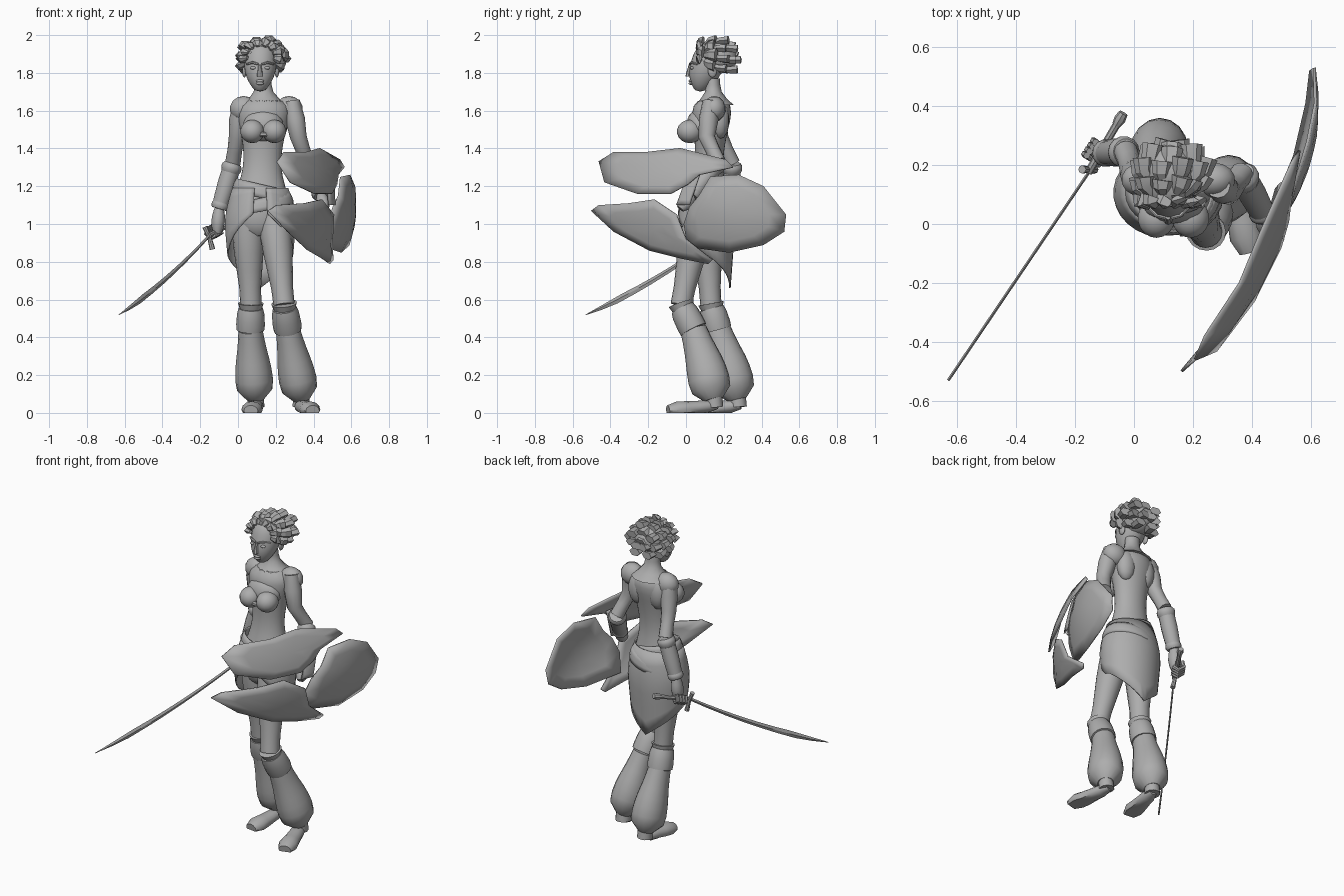
import bpy, bmesh, math
from mathutils import Vector

if "Cube" in bpy.data.objects:
    bpy.data.objects.remove(bpy.data.objects["Cube"])

grey = bpy.data.materials.new("plain grey")
grey.use_nodes = True
shade = (.42, .42, .42, 1)
grey.diffuse_color = shade
grey.node_tree.nodes["Principled BSDF"].inputs["Base Color"].default_value = shade
X_AXIS, Y_AXIS, Z_AXIS = Vector((1, 0, 0)), Vector((0, 1, 0)), Vector((0, 0, 1))


def finish(name, bm, angle=40, subdivisions=0, thickness=0):
    bmesh.ops.recalc_face_normals(bm, faces=bm.faces)
    mesh = bpy.data.meshes.new(name)
    bm.to_mesh(mesh)
    bm.free()
    mesh.materials.append(grey)
    part = bpy.data.objects.new(name, mesh)
    bpy.context.collection.objects.link(part)
    bpy.ops.object.select_all(action='DESELECT')
    part.select_set(True)
    bpy.context.view_layer.objects.active = part
    bpy.ops.object.shade_smooth_by_angle(angle=math.radians(angle))
    if thickness:
        solid = part.modifiers.new("thickness", 'SOLIDIFY')
        solid.thickness, solid.offset = thickness, 0
    if subdivisions:
        rounding = part.modifiers.new("rounding", 'SUBSURF')
        rounding.levels = rounding.render_levels = subdivisions


def bridge(bm, first, second, closed=True):
    """Join two rows of vertices with quads."""
    count = len(first)
    for k in range(count if closed else count - 1):
        after = (k + 1) % count
        bm.faces.new((first[k], first[after], second[after], second[k]))


def add_tube(bm, path, radii, sides=12, squash=1, level=False, floor=False):
    """Rings of the given radii, spread evenly along a path; level keeps them horizontal."""
    path = [Vector(p) for p in path]
    centres = []
    for i in range(len(radii)):
        place = i / (len(radii) - 1) * (len(path) - 1)
        start = min(int(place), len(path) - 2)
        centres.append(path[start].lerp(path[start + 1], place - start))
    chord = (path[-1] - path[0]).normalized()
    reference = Z_AXIS if abs(chord.y) > .8 else Y_AXIS
    rings = []
    for i, (centre, radius) in enumerate(zip(centres, radii)):
        along = centres[min(i + 1, len(centres) - 1)] - centres[max(i - 1, 0)]
        across = X_AXIS if level else reference.cross(along).normalized()
        depth = Y_AXIS if level else along.normalized().cross(across)
        ring = []
        for k in range(sides):
            turn = math.tau * k / sides
            point = centre + radius * (across * math.cos(turn) + depth * squash * math.sin(turn))
            if floor:
                point.z = max(point.z, 0)
            ring.append(bm.verts.new(point))
        rings.append(ring)
    for first, second in zip(rings, rings[1:]):
        bridge(bm, first, second)
    bm.faces.new(rings[0])
    bm.faces.new(rings[-1])


def tube(name, path, radii, subdivisions=0, **shape):
    bm = bmesh.new()
    add_tube(bm, path, radii, **shape)
    finish(name, bm, subdivisions=subdivisions)


def ball(name, centre, size, segments=14):
    bm = bmesh.new()
    bmesh.ops.create_uvsphere(bm, u_segments=segments, v_segments=segments // 2, radius=1)
    for vert in bm.verts:
        vert.co = Vector(c + s * k for c, s, k in zip(centre, size, vert.co))
    finish(name, bm, angle=60)


# Torso, neck, head and face
tube("torso", [(.115, .1, .92), (.14, .14, 1.67)],
     [.1, .15, .155, .14, .11, .1, .108, .125, .15, .12], sides=16, squash=.75, level=True, subdivisions=1)
tube("neck", [(.14, .15, 1.63), (.13, .14, 1.77)], [.12, .08, .052, .046, .046], squash=.85, level=True)
ball("upper_chest", (.134, .075, 1.52), (.11, .075, .09))
tube("head", [(.116, .075, 1.7), (.12, .15, 1.97)], [.024, .055, .075, .085, .088, .087, .08, .045],
     sides=16, squash=1.08, level=True, subdivisions=1)
tube("nose", [(.116, .022, 1.845), (.116, .012, 1.78)], [.008, .01, .014, .015], sides=8, level=True)
for lip, height in (("upper", 1.757), ("lower", 1.744)):
    ball(lip + "_lip", (.116, .026, height), (.023, .012, .008))
tube("bodice_clasp", [(.11, -.01, 1.475), (.134, -.02, 1.475), (.158, -.01, 1.475)], [.018, .012, .018], sides=6)
for side, sign in (("right", -1), ("left", 1)):
    ball(side + "_eye", (.117 + sign * .035, .033, 1.826), (.019, .011, .009))
    tube(side + "_brow", [(.117 + sign * .01, .02, 1.846), (.117 + sign * .04, .028, 1.855),
                          (.117 + sign * .072, .06, 1.846)], [.006, .007, .005], sides=6)
    ball(side + "_ear", (.12 + sign * .086, .14, 1.81), (.012, .024, .035))
    ball(side + "_bust", (.134 + sign * .058, .02, 1.49), (.064, .068, .062), segments=18)
    ball(side + "_shoulder", (.15 + sign * .12, .15, 1.61), (.075, .06, .068))
    ball(side + "_shoulder_blade", (.14 + sign * .07, .18, 1.55), (.06, .05, .1))

# Hair: chunky locks fanning back from the hairline, blunt at the ends
ball("hair_cap", (.122, .175, 1.885), (.096, .1, .09))
bm = bmesh.new()
for back, spread, count, fan in ((.09, .1, 8, 95), (.16, .122, 8, 115), (.225, .118, 8, 130), (.27, .085, 7, 150), (.285, .025, 3, 120)):
    for i in range(count):
        turn = math.radians(fan * (2 * i / (count - 1) - 1))
        outward = Vector((math.sin(turn), 0, math.cos(turn) * .84))
        stagger = .012 * (i % 2)
        tip = Vector((.13, back - stagger, 1.88)) + outward * (spread - stagger)
        root = Vector((.12, .015 + back * .5, 1.885)) + outward * min(.07, spread)
        add_tube(bm, [root, root.lerp(tip, .55) + outward * .014, tip], [.014, .03, .037], sides=6, squash=.65)
finish("hair_locks", bm, angle=25)

# Legs: thigh, knee ring, cuff, baggy lower leg, ankle and foot
legs = {"right": [(.05, .1, 1.04), (.068, .132, .57), (.066, .168, .44), (.093, .272, .07), (.1, .29, .04), (.068, .035, .01)],
        "left": [(.19, .07, 1.04), (.244, -.026, .57), (.264, .04, .44), (.337, .147, .07), (.325, .165, .04), (.395, -.095, .01)]}
for side, joints in legs.items():
    hip, knee, shin, ankle, heel, toe = map(Vector, joints)
    tube(side + "_thigh", [hip, knee], [.08, .084, .078, .068, .058, .056], sides=16)
    tube(side + "_knee_ring", [knee + Z_AXIS * .01, knee.lerp(shin, .15)], [.068, .058], sides=16)
    tube(side + "_cuff", [knee.lerp(shin, .12), shin], [.064, .072, .074, .076, .074], sides=16)
    calf = shin.lerp(ankle, .5) + Y_AXIS * .008
    tube(side + "_baggy_leg", [shin, calf, ankle], [.064, .07, .078, .088, .096, .1, .094, .045], sides=16, squash=1.1)
    tube(side + "_ankle", [ankle + Z_AXIS * .04, ankle.lerp(heel, .3) - Z_AXIS * .03], [.042, .045])
    tube(side + "_foot", [heel, toe], [.025, .042, .045, .05, .057, .038], squash=.8, floor=True)

# Arms: upper arm, bracer with two raised rims, and palm
arms = {"right": [(.015, .15, 1.64), (-.005, .18, 1.46), (-.028, .245, 1.32), (-.1, .24, 1.08), (-.11, .235, .95)],
        "left": [(.285, .13, 1.65), (.32, .11, 1.46), (.365, .17, 1.33), (.44, .03, 1.15), (.46, -.03, 1.08)]}
for side, joints in arms.items():
    shoulder, biceps, elbow, wrist, knuckles = map(Vector, joints)
    tube(side + "_upper_arm", [shoulder, biceps, elbow], [.042, .052, .044, .039, .041])
    rim = elbow.lerp(wrist, .2)
    tube(side + "_bracer_rim", [elbow, rim], [.044, .053, .054, .052, .046], sides=14)
    tube(side + "_bracer", [rim, wrist], [.047, .048, .045, .04], sides=14)
    tube(side + "_bracer_cuff", [rim.lerp(wrist, .8), wrist], [.04, .046, .047, .04], sides=14)
    tube(side + "_palm", [wrist, knuckles], [.026, .033, .036, .032, .02], squash=1.1)

# Fingers curled round the sword grip
bm = bmesh.new()
for i in range(4):
    base = Vector((-.105, .26, .972)).lerp(Vector((-.135, .215, .958)), i / 3)
    curl = [base + Vector((.83, -.56, 0)) * reach + Z_AXIS * rise
            for reach, rise in ((-.03, .025), (-.04, -.01), (-.01, -.034), (.025, -.014))]
    add_tube(bm, curl, [.012] * 4, sides=6)
finish("right_fingers", bm)

# Skirt: open at the front, longest behind
bm = bmesh.new()
columns = []
for j in range(29):
    degrees = 12 * (j + 1)
    from_front = min(degrees, 360 - degrees)
    hem = 1.09 - .25 * min(1, from_front / 85) - .18 * max(0, from_front / 90 - 1) ** 1.1
    turn = math.radians(degrees)
    column = []
    for i in range(7):
        drop = (1.19 - hem) * i / 6
        reach = .145 + .04 * math.sin(min(1, drop / .2) * math.pi / 2) - .09 * max(0, drop - .2)
        column.append(bm.verts.new((.118 + math.sin(turn) * reach, .105 - math.cos(turn) * reach * .82, 1.19 - drop)))
    columns.append(column)
for first, second in zip(columns, columns[1:]):
    bridge(bm, first, second, closed=False)
finish("skirt", bm, thickness=.008)

# Tilted sashes round the hips
for name, height, reach, tilt, width in (("waist_sash", 1.175, .145, -.03, .07), ("hip_sash", 1.1, .174, .03, .07)):
    bm = bmesh.new()
    loops = []
    for i in range(4):
        radius = reach + .006 * math.sin(math.pi * i / 3) - .02 * (i / 3)
        turns = [math.tau * k / 28 for k in range(28)]
        loops.append([bm.verts.new((.118 + radius * math.cos(t), .107 + radius * .82 * math.sin(t),
                                    height + width * (i / 3 - .5) + tilt * math.cos(t))) for t in turns])
    for first, second in zip(loops, loops[1:]):
        bridge(bm, first, second)
    finish(name, bm, thickness=.008)

# Curved sword: blade, guard, grip and pommel
bm = bmesh.new()
rings = []
for i in range(9):
    t = i / 8
    centre = Vector((-.15 - .48 * t, .18 - .71 * t, .94 - .53 * t + .11 * t * t))
    flat = Vector((.83, -.56, 0)) * .005
    edge = Vector((.25, .37, .9)) * (.017 + .014 * t) * min(1, (1.02 - t) * 4)
    rings.append([bm.verts.new(p) for p in (centre + edge, centre + flat, centre - edge, centre - flat)])
for first, second in zip(rings, rings[1:]):
    bridge(bm, first, second)
bm.faces.new(rings[0])
bm.faces.new(rings[-1])
finish("sword_blade", bm, angle=25)
hilt, end = Vector((-.155, .175, .938)), Vector((-.036, .376, 1))
tube("sword_guard", [(-.176, .185, .985), (-.152, .185, .93), (-.135, .185, .865)], [.014, .011, .015], sides=8)
tube("sword_grip", [hilt, end], [.014, .013, .014], sides=8)
tube("sword_pommel", [hilt.lerp(end, .8), end], [.015, .02, .016], sides=8)


# Broken curved shield: three shards and a strap on one domed surface
def dome(y, z, lift, skew):
    bulge = 0
    for step in range(6):
        u = (y - .02 + .4 * bulge) / .92
        bulge = .14 - .4 * u * u + .02 * u - .9 * (z - 1.1) ** 2 + lift + skew * y * (.6 - y)
    return Vector((.38 + .4 * u + .92 * bulge, y, z))


def shard(name, outline, lift, skew=0):
    bm = bmesh.new()
    middle = sum(map(Vector, outline), Vector((0, 0))) / len(outline)
    loops = []
    for scale in (.35, .7, 1):
        loops.append([bm.verts.new(dome(*middle.lerp(Vector(p), scale), lift, skew)) for p in outline])
    hub = bm.verts.new(dome(*middle, lift, skew))
    for k, vert in enumerate(loops[0]):
        bm.faces.new((hub, loops[0][k - 1], vert))
    for first, second in zip(loops, loops[1:]):
        bridge(bm, first, second)
    finish(name, bm, thickness=.01)


shard("shield_upper_shard", [(-.46, 1.33), (-.38, 1.38), (-.2, 1.38), (-.03, 1.4), (.21, 1.34), (.25, 1.3),
                             (.07, 1.26), (.01, 1.21), (-.08, 1.16), (-.26, 1.16), (-.43, 1.22)], .005, -.1)
shard("shield_lower_shard", [(-.5, 1.07), (-.46, 1.1), (-.3, 1.11), (-.17, 1.13), (-.05, 1.05), (0, .92),
                             (.14, .81), (.12, .79), (-.03, .82), (-.19, .86), (-.38, .96)], .005)
shard("shield_rear_shard", [(.13, 1.25), (.28, 1.26), (.41, 1.2), (.53, 1.05), (.52, .96), (.41, .89),
                            (.23, .85), (.01, .88), (-.01, 1), (.02, 1.09), (.07, 1.15)], -.03, .4)
shard("shield_strap", [(.02, 1.29), (.08, 1.28), (.02, 1.1), (-.05, 1.1)], -.02)
